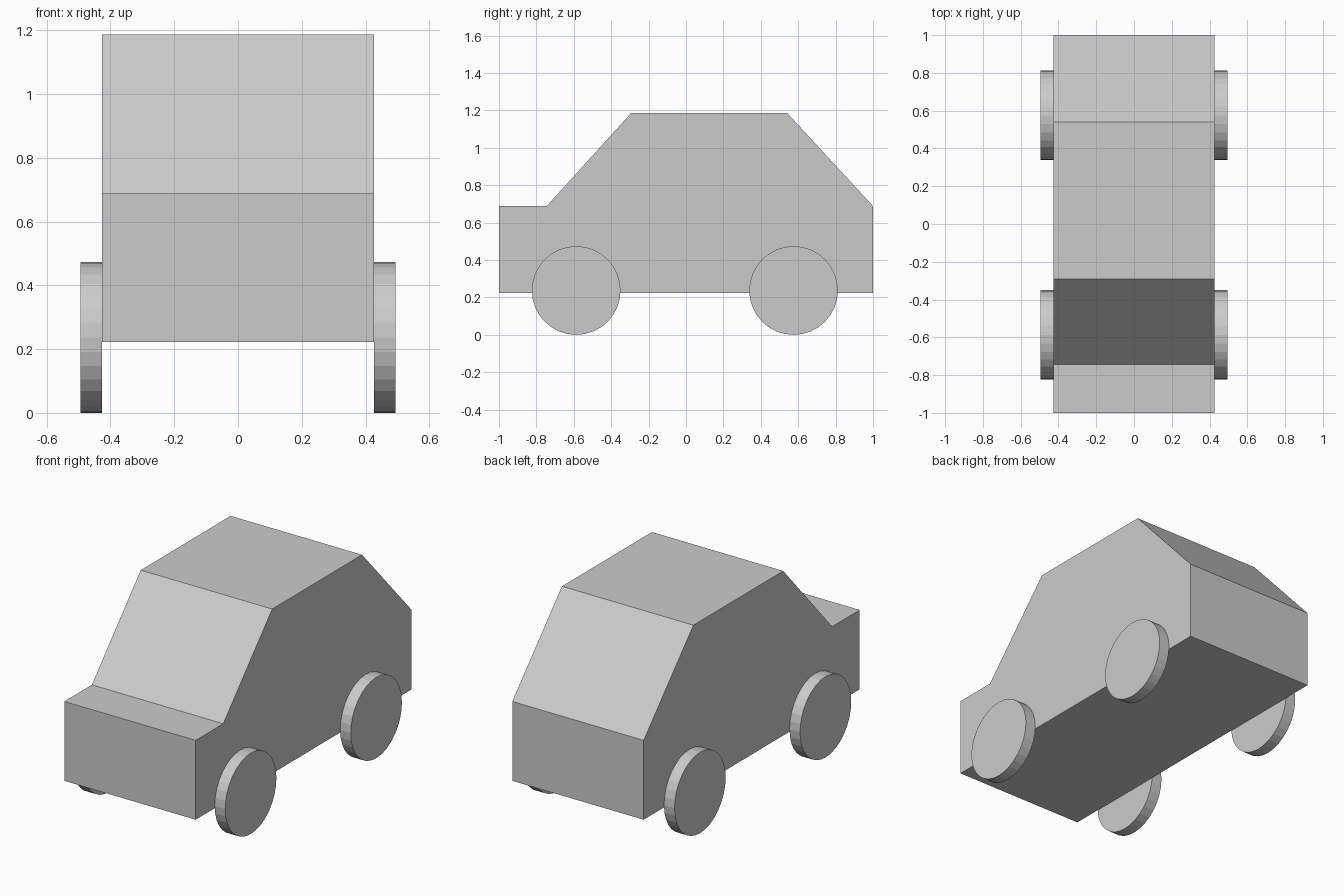
import bpy, bmesh, math

if "Cube" in bpy.data.objects:
    bpy.data.objects.remove(bpy.data.objects["Cube"])

HALF_W = 0.426    # half width of the body
WHEEL_R = 0.237
WHEEL_W = 0.068

# Car body: side profile (y, z) extruded across x
profile = [(-1, 0.223), (1, 0.223), (1, 0.688), (0.54, 1.187),
           (-0.292, 1.187), (-0.745, 0.688), (-1, 0.688)]
bm = bmesh.new()
side = bm.faces.new([bm.verts.new((-HALF_W, y, z)) for y, z in profile])
ext = bmesh.ops.extrude_face_region(bm, geom=[side], use_keep_orig=True)
verts = [g for g in ext["geom"] if isinstance(g, bmesh.types.BMVert)]
bmesh.ops.translate(bm, verts=verts, vec=(2 * HALF_W, 0, 0))
bmesh.ops.recalc_face_normals(bm, faces=bm.faces)
mesh = bpy.data.meshes.new("body")
bm.to_mesh(mesh)
bm.free()
bpy.context.collection.objects.link(bpy.data.objects.new("body", mesh))

# Wheels: flat discs against the body sides
for end, y in (("front", -0.587), ("rear", 0.575)):
    for name, sx in (("left", 1), ("right", -1)):
        bpy.ops.mesh.primitive_cylinder_add(
            vertices=32, radius=WHEEL_R, depth=WHEEL_W,
            location=(sx * (HALF_W + WHEEL_W / 2), y, WHEEL_R),
            rotation=(0, math.pi / 2, 0))
        bpy.context.object.name = f"{end}_{name}_wheel"
